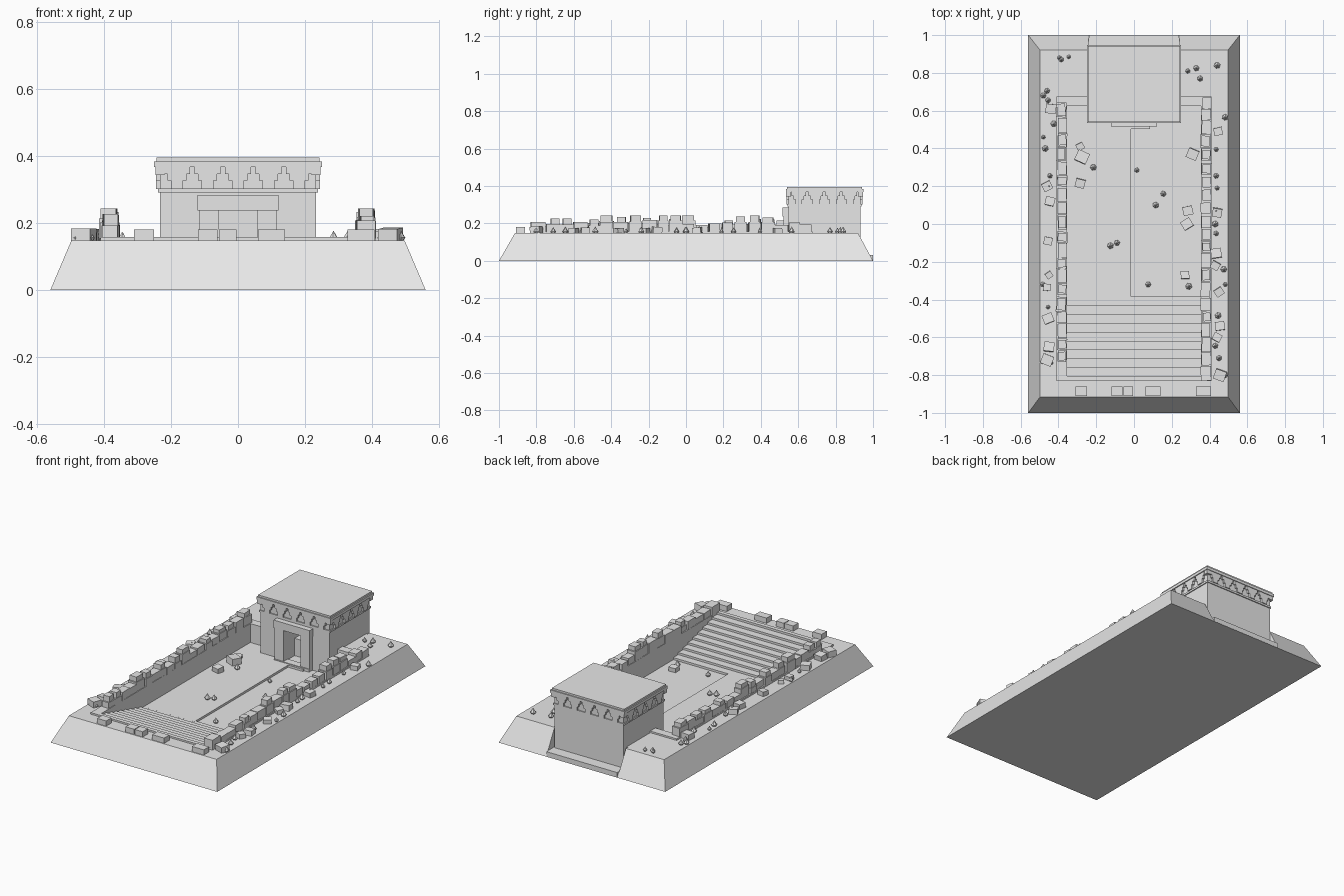
import bpy, bmesh, math, random
from mathutils import Matrix, Vector

if "Cube" in bpy.data.objects:
    bpy.data.objects.remove(bpy.data.objects["Cube"])

random.seed(4)
stone = bpy.data.materials.new("pale_stone")
stone.diffuse_color = (0.8, 0.8, 0.8, 1)
stone.use_nodes = True
stone.node_tree.nodes["Principled BSDF"].inputs["Base Color"].default_value = stone.diffuse_color

TOP, LEDGE = 0.148, 0.158        # ground level and rim level
FLOOR, FLOOR_LEFT = 0.03, 0.043  # sunken court levels


def finish(name, bm):
    bmesh.ops.recalc_face_normals(bm, faces=bm.faces[:])
    me = bpy.data.meshes.new(name)
    bm.to_mesh(me)
    bm.free()
    me.materials.append(stone)
    ob = bpy.data.objects.new(name, me)
    bpy.context.collection.objects.link(ob)
    return ob


def add_box(bm, x0, x1, y0, y1, z0, z1, turn=0.0, tilt=0.0):
    m = (Matrix.Translation(((x0 + x1) / 2, (y0 + y1) / 2, (z0 + z1) / 2))
         @ Matrix.Rotation(turn, 4, 'Z') @ Matrix.Rotation(tilt, 4, 'X')
         @ Matrix.Diagonal((x1 - x0, y1 - y0, z1 - z0, 1)))
    bmesh.ops.create_cube(bm, size=1, matrix=m)


def boxes(name, *specs):
    bm = bmesh.new()
    for s in specs:
        add_box(bm, *s)
    return finish(name, bm)


def add_prism(bm, pts, offset):
    """Extrude a flat outline of 3D points by an offset."""
    f = bm.faces.new([bm.verts.new(p) for p in pts])
    r = bmesh.ops.extrude_face_region(bm, geom=[f])
    bmesh.ops.translate(bm, vec=offset,
                        verts=[v for v in r['geom'] if isinstance(v, bmesh.types.BMVert)])


def cut(ob, *specs):
    for s in specs:
        c = boxes("cutter", s)
        c.hide_render = True
        mod = ob.modifiers.new("cut", 'BOOLEAN')
        mod.operation, mod.solver, mod.object = 'DIFFERENCE', 'EXACT', c
        bpy.context.view_layer.objects.active = ob
        bpy.ops.object.modifier_apply(modifier=mod.name)
        bpy.data.objects.remove(c)


# sloped base with the sunken court and the rear notch cut out
bm = bmesh.new()
low = [bm.verts.new((x, y, 0)) for x, y in ((-.56, -1), (.56, -1), (.56, 1), (-.56, 1))]
top = [bm.verts.new((x, y, TOP)) for x, y in ((-.497, -.915), (.497, -.915), (.497, .92), (-.497, .92))]
bm.faces.new(low[::-1])
bm.faces.new(top)
for i in range(4):
    j = (i + 1) % 4
    bm.faces.new((low[i], low[j], top[j], top[i]))
base = finish("base_mound", bm)
cut(base, (-.355, .355, -.805, .625, FLOOR, .4), (-.24, .24, .9, 1.2, .03, .4))
boxes("rear_plinth", (-.237, .237, .92, 1.0, .001, .031))

# raised left half of the court floor
boxes("court_floor_left", (-.355, -.015, -.40, .625, .02, FLOOR_LEFT))

# stairs down into the court
pts = [(-.355, -.805, .02)]
pitch, drop = .42 / 9, (LEDGE - FLOOR) / 10
for i in range(9):
    z = LEDGE - drop * (i + 1)
    pts += [(-.355, -.805 + pitch * i, z), (-.355, -.805 + pitch * (i + 1), z)]
pts.append((-.355, -.385, .02))
bm = bmesh.new()
add_prism(bm, pts, Vector((.71, 0, 0)))
finish("court_stairs", bm)

# low rim around the court
boxes("court_rim",
      (-.41, -.355, -.83, .675, TOP - .02, LEDGE), (.355, .41, -.83, .675, TOP - .02, LEDGE),
      (-.355, .355, -.83, -.805, TOP - .02, LEDGE),
      (-.355, -.23, .625, .675, TOP - .02, LEDGE), (.23, .355, .625, .675, TOP - .02, LEDGE))

# temple body with doorway
body = boxes("temple_body", (-.232, .232, .548, .932, .01, .38))
cut(body, (-.057, .057, .5, .76, FLOOR_LEFT, .237))

# door frame and threshold
boxes("door_frame", (-.117, -.057, .52, .56, .025, .237), (.057, .117, .52, .56, .025, .237),
      (-.121, .121, .515, .56, .237, .284))
boxes("door_threshold", (-.117, .117, .515, .56, .02, FLOOR_LEFT + .004),
      (-.085, .085, .503, .53, .02, FLOOR_LEFT))

# roof slabs and lower cornice band
boxes("roof", (-.25, .25, .534, .948, .367, .384), (-.243, .243, .54, .942, .383, .395))
boxes("cornice_band", (-.238, .238, .542, .938, .291, .303))

# stepped hanging corbels on all four sides
half = [(.039, .37), (.039, .346), (.028, .346), (.028, .327), (.018, .327), (.018, .302)]
outline = half + [(-u, z) for u, z in reversed(half)]
cx, cy = 0.0, .74
bm = bmesh.new()
for side in (-1, 1):
    for i in range(-2, 3):
        add_prism(bm, [(i * .091 + u, cy + side * .185, z) for u, z in outline],
                  Vector((0, side * .0185, 0)))
    for i in (-1.5, -.5, .5, 1.5):
        add_prism(bm, [(side * .225, cy + i * .091 + u, z) for u, z in outline],
                  Vector((side * .0195, 0, 0)))
    for end in (-1, 1):
        x, y = side * .233, cy + end * .192
        add_box(bm, x - .013, x + .013, y - .013, y + .013, .343, .37)
finish("cornice_corbels", bm)

# ruined block walls along both sides
for name, s, start in (("left_wall_blocks", -1, -.73), ("right_wall_blocks", 1, -.83)):
    bm = bmesh.new()
    y = start
    while y < .62:
        ln = random.uniform(.055, .08)
        w = random.uniform(.046, .056) / 2
        x = s * (.382 + random.uniform(-.004, .004))
        h = random.uniform(.03, .06)
        add_box(bm, x - w, x + w, y, y + ln, LEDGE - .005, LEDGE + h, random.uniform(-.06, .06))
        if random.random() < .45:   # upper course
            add_box(bm, x - w * .85, x + w * .85, y + .008, y + ln - .008, LEDGE + h - .002,
                    min(LEDGE + h + random.uniform(.02, .035), .243), random.uniform(-.12, .12))
        y += ln + random.choice((.002, .004, .012))
    finish(name, bm)

# blocks along the front edge
boxes("front_edge_blocks", *[(x - w, x + w, -.91, -.86, TOP - .005, .18)
      for x, w in ((-.28, .03), (-.09, .029), (-.03, .026), (.10, .04), (.367, .04))])

# fallen rubble: x, y, size
outside = [(-.44, .61, .055), (-.46, .2, .05), (-.445, .12, .05), (-.455, -.09, .045),
           (-.45, -.27, .035), (-.46, -.335, .04), (-.455, -.5, .055), (-.45, -.65, .055),
           (-.46, -.72, .06), (.445, .49, .045), (.44, .06, .05), (.435, -.155, .055),
           (.43, -.22, .045), (.45, -.36, .045), (.455, -.54, .05), (.44, -.6, .045), (.455, -.8, .06)]
inside = [(-.285, .41, .04), (-.275, .355, .065), (-.285, .215, .05), (.31, .37, .058),
          (.285, .07, .052), (.28, .0, .055), (.27, -.27, .045)]


def ground(x):
    return FLOOR_LEFT if x < -.015 else FLOOR


bm = bmesh.new()
for x, y, d in outside + inside:
    z = TOP if abs(x) > .4 else ground(x)
    r = d / 2
    add_box(bm, x - r, x + r, y - r * .9, y + r * .9, z - .006, z + d * .6,
            random.uniform(-.6, .6), random.uniform(-.1, .1))
finish("fallen_rubble", bm)

# small faceted tufts
edge = [(-.395, .88), (-.385, .87), (-.345, .885), (.285, .81), (.33, .825), (.35, .77), (.44, .84),
        (-.46, .705), (-.48, .68), (-.455, .655), (-.425, .53), (-.48, .46), (-.47, .4),
        (-.445, .255), (-.45, .2), (-.483, -.32), (-.455, -.44), (-.485, -.73), (-.44, -.735),
        (.483, .565), (.435, .395), (.435, .255), (.44, .19), (.435, .07), (.43, 0), (.435, -.05),
        (.475, -.24), (.483, -.32), (.445, -.485), (.43, -.645), (.45, -.71), (.483, -.8)]
court = [(-.215, .3), (.015, .285), (.155, .16), (.115, .1), (-.125, -.115), (-.09, -.1),
         (.075, -.32), (.29, -.33)]
bm = bmesh.new()
for x, y in edge + court:
    z = ground(x) if (x, y) in court else TOP
    r = random.uniform(.011, .018)
    spin = Matrix.Rotation(random.random(), 4, 'Z')
    for r1, r2, z0, z1 in ((r * .6, r, -.002, .008), (r, 0, .008, .008 + r * 1.6)):
        bmesh.ops.create_cone(bm, cap_ends=True, segments=6, radius1=r1, radius2=r2, depth=z1 - z0,
                              matrix=Matrix.Translation((x, y, z + (z0 + z1) / 2)) @ spin)
finish("tufts", bm)
